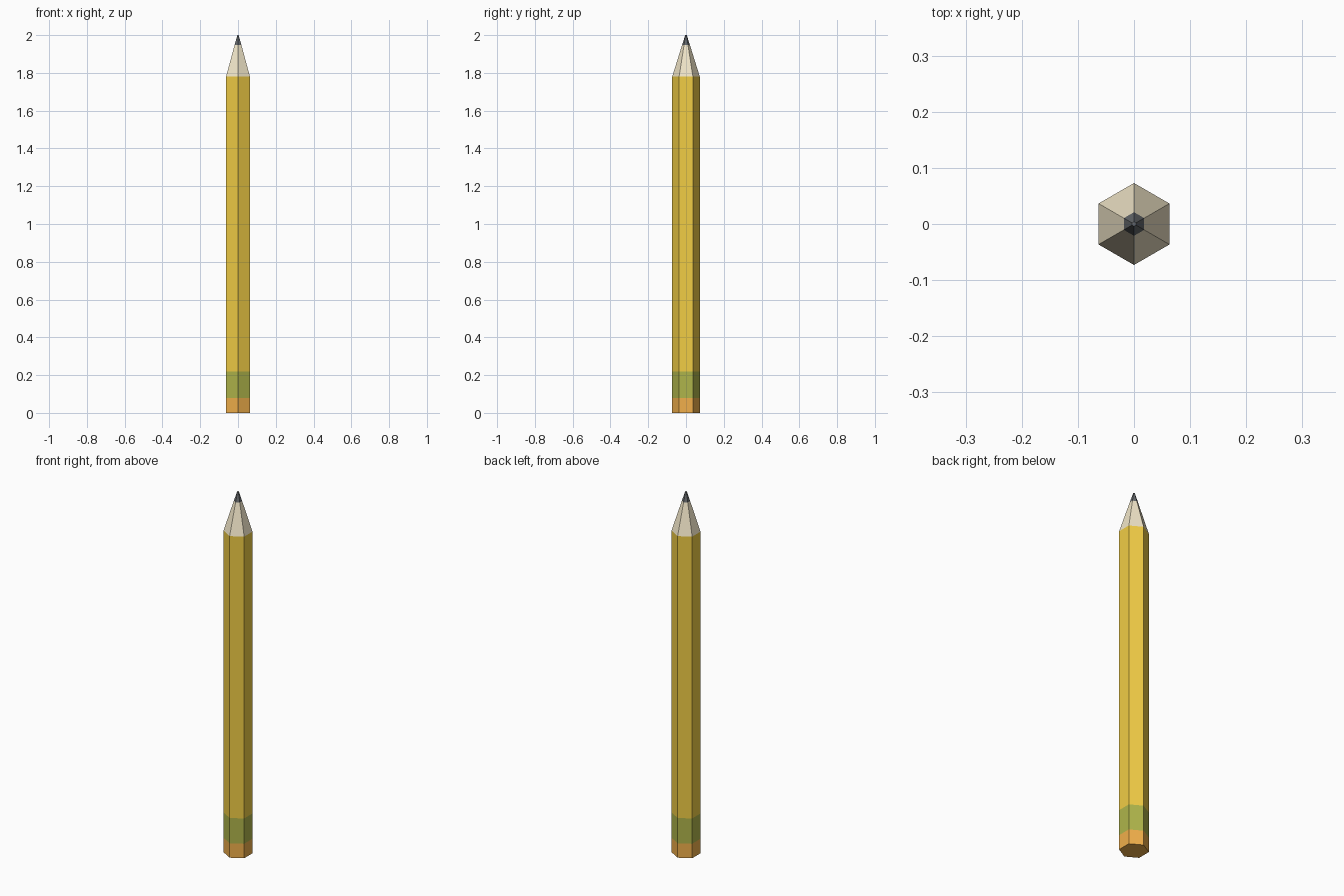
import bpy, bmesh, math

if "Cube" in bpy.data.objects:
    bpy.data.objects.remove(bpy.data.objects["Cube"])

SIDES = 6


def ring(bm, radius, z):
    return [bm.verts.new((radius * math.cos(a), radius * math.sin(a), z))
            for a in (math.pi / 2 + i * math.tau / SIDES for i in range(SIDES))]


def section(name, color, r0, z0, r1, z1, cap_bottom=False, cap_top=False):
    """Six-sided tapered sleeve, closed only where it ends the pencil."""
    bm = bmesh.new()
    low, high = ring(bm, r0, z0), ring(bm, r1, z1)
    for i in range(SIDES):
        j = (i + 1) % SIDES
        bm.faces.new((low[i], low[j], high[j], high[i]))
    if cap_bottom:
        bm.faces.new(low[::-1])
    if cap_top:
        bm.faces.new(high)
    mesh = bpy.data.meshes.new(name)
    bm.to_mesh(mesh)
    bm.free()
    mat = bpy.data.materials.new(name)
    mat.diffuse_color = (*color, 1)
    mat.use_nodes = True
    mat.node_tree.nodes["Principled BSDF"].inputs["Base Color"].default_value = mat.diffuse_color
    mesh.materials.append(mat)
    obj = bpy.data.objects.new(name, mesh)
    bpy.context.collection.objects.link(obj)
    return obj


R = 0.073

# Rubber end and metal band
section("eraser", (0.88, 0.43, 0.07), R, 0, R, 0.08, cap_bottom=True)
section("ferrule", (0.43, 0.46, 0.07), R, 0.08, R, 0.22)
# Painted shaft
section("shaft", (0.88, 0.61, 0.06), R, 0.22, R, 1.78)
# Sharpened wood and lead point
section("sharpened_wood", (0.88, 0.79, 0.58), R, 1.78, 0.021, 1.947)
section("lead_point", (0.13, 0.14, 0.15), 0.021, 1.947, 0.004, 2.0, cap_top=True)
